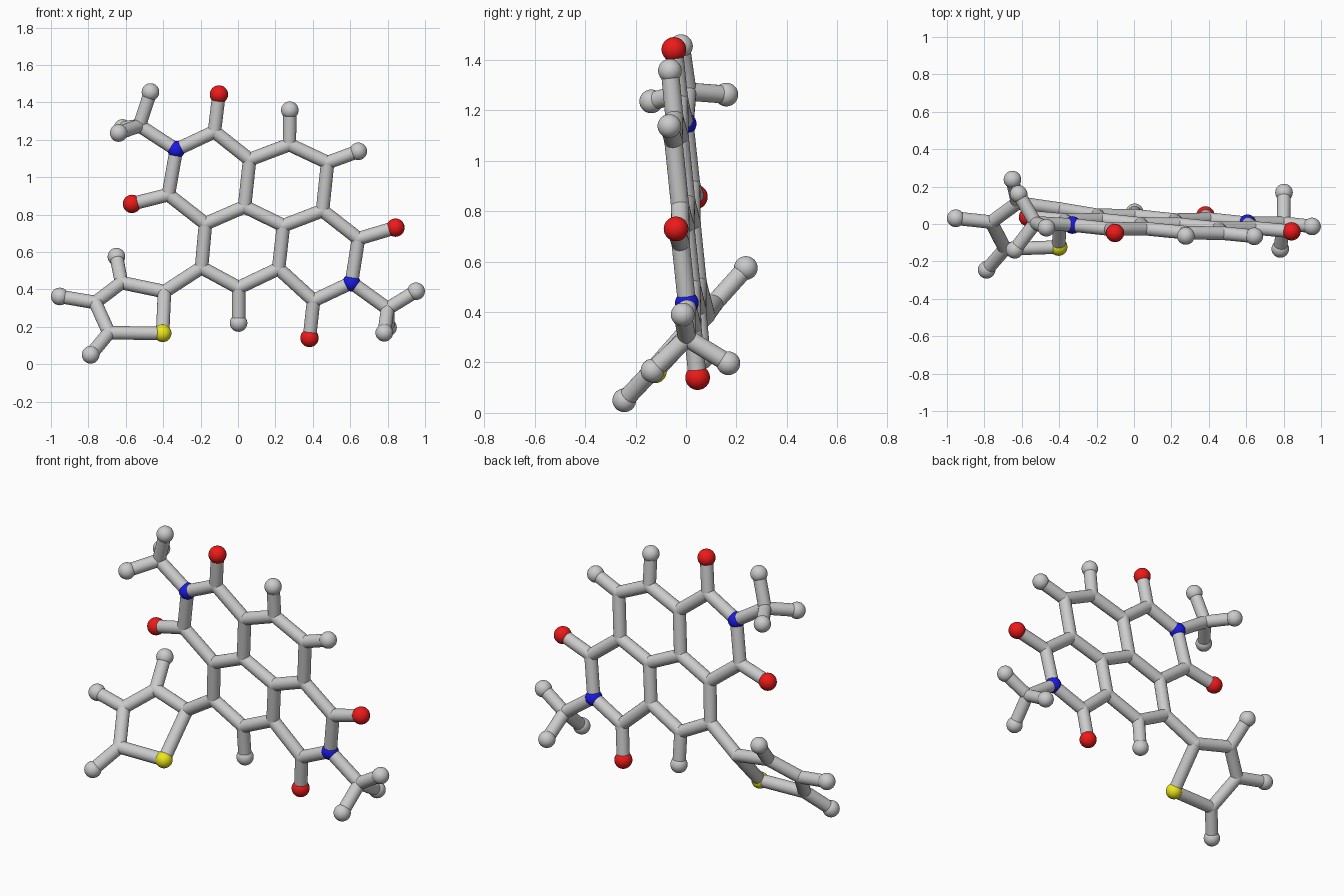
import bpy
from mathutils import Vector

if "Cube" in bpy.data.objects:
    bpy.data.objects.remove(bpy.data.objects["Cube"])

ATOM_R, BOND_R = 0.047, 0.036


def material(name, rgb):
    m = bpy.data.materials.new(name)
    m.diffuse_color = (*rgb, 1)
    m.use_nodes = True
    m.node_tree.nodes["Principled BSDF"].inputs["Base Color"].default_value = m.diffuse_color
    return m


RED = material("red", (0.85, 0.01, 0.01))
BLUE = material("blue", (0.01, 0.01, 0.8))
YELLOW = material("yellow", (0.85, 0.8, 0.01))


def core(x, z):
    # tilted plane of the fused rings
    return Vector((x, 0.0835 - 0.063 * x - 0.0957 * z, z))


def side(x, z):
    # tilted plane of the five-sided ring
    return Vector((x, -0.125 + 0.045 * (x + 0.403) + 0.907 * (z - 0.163), z))


def ball(name, p, r, mat=None):
    bpy.ops.mesh.primitive_uv_sphere_add(segments=32, ring_count=16, radius=r, location=p)
    o = bpy.context.object
    o.name = name
    bpy.ops.object.shade_smooth_by_angle()
    if mat:
        o.data.materials.append(mat)


def rod(name, a, b):
    d = b - a
    bpy.ops.mesh.primitive_cylinder_add(vertices=24, radius=BOND_R, depth=d.length, location=(a + b) / 2)
    o = bpy.context.object
    o.name = name
    o.rotation_mode = 'QUATERNION'
    o.rotation_quaternion = d.to_track_quat('Z', 'Y')
    bpy.ops.object.shade_smooth_by_angle()


# fused ring joints
P = {
    "n1": core(-0.33, 1.147), "a": core(-0.126, 1.243), "b": core(0.062, 1.094),
    "c": core(0.275, 1.174), "d": core(0.479, 1.078), "e": core(0.452, 0.821),
    "f": core(0.644, 0.671), "n2": core(0.607, 0.436), "g": core(0.404, 0.34),
    "h": core(0.217, 0.511), "i": core(0.003, 0.409), "j": core(-0.195, 0.516),
    "k": core(-0.174, 0.751), "l": core(-0.372, 0.906), "m": core(0.035, 0.842),
    "n": core(0.243, 0.741),
    # five-sided ring joints
    "t2": side(-0.393, 0.388), "t3": side(-0.623, 0.436), "t4": side(-0.763, 0.33),
    "t5": side(-0.69, 0.168), "s": side(-0.403, 0.165),
    # three-pronged end groups
    "m1": Vector((-0.527, 0.006, 1.275)), "m2": Vector((0.8, 0.004, 0.297)),
}
BONDS = ("n1-a a-b b-c c-d d-e e-f f-n2 n2-g g-h h-i i-j j-k k-l l-n1 b-m k-m m-n n-e n-h "
         "j-t2 t2-t3 t3-t4 t4-t5 t5-s s-t2 n1-m1 n2-m2")
for pair in BONDS.split():
    a, b = pair.split("-")
    rod("bond_" + pair, P[a], P[b])
for key, p in P.items():
    mat = {"n1": BLUE, "n2": BLUE, "s": YELLOW}.get(key)
    ball("joint_" + key, p, ATOM_R if mat else BOND_R + 0.001, mat)

# terminal balls with their bonds
ENDS = [
    ("a", core(-0.102, 1.442), RED), ("f", core(0.842, 0.73), RED),
    ("g", core(0.382, 0.14), RED), ("l", core(-0.567, 0.857), RED),
    ("c", core(0.277, 1.358), None), ("d", core(0.643, 1.138), None),
    ("i", core(0.003, 0.22), None),
    ("t3", side(-0.65, 0.575), None), ("t4", side(-0.953, 0.362), None),
    ("t5", side(-0.788, 0.05), None),
    ("m1", Vector((-0.468, -0.02, 1.455)), None), ("m1", Vector((-0.617, 0.16, 1.263)), None),
    ("m1", Vector((-0.638, -0.138, 1.236)), None),
    ("m2", Vector((0.952, -0.013, 0.39)), None), ("m2", Vector((0.802, 0.168, 0.197)), None),
    ("m2", Vector((0.782, -0.133, 0.168)), None),
]
for i, (key, p, mat) in enumerate(ENDS):
    rod(f"end_bond_{i}", P[key], p)
    ball(f"end_ball_{i}", p, ATOM_R + (0.002 if mat else 0), mat)
